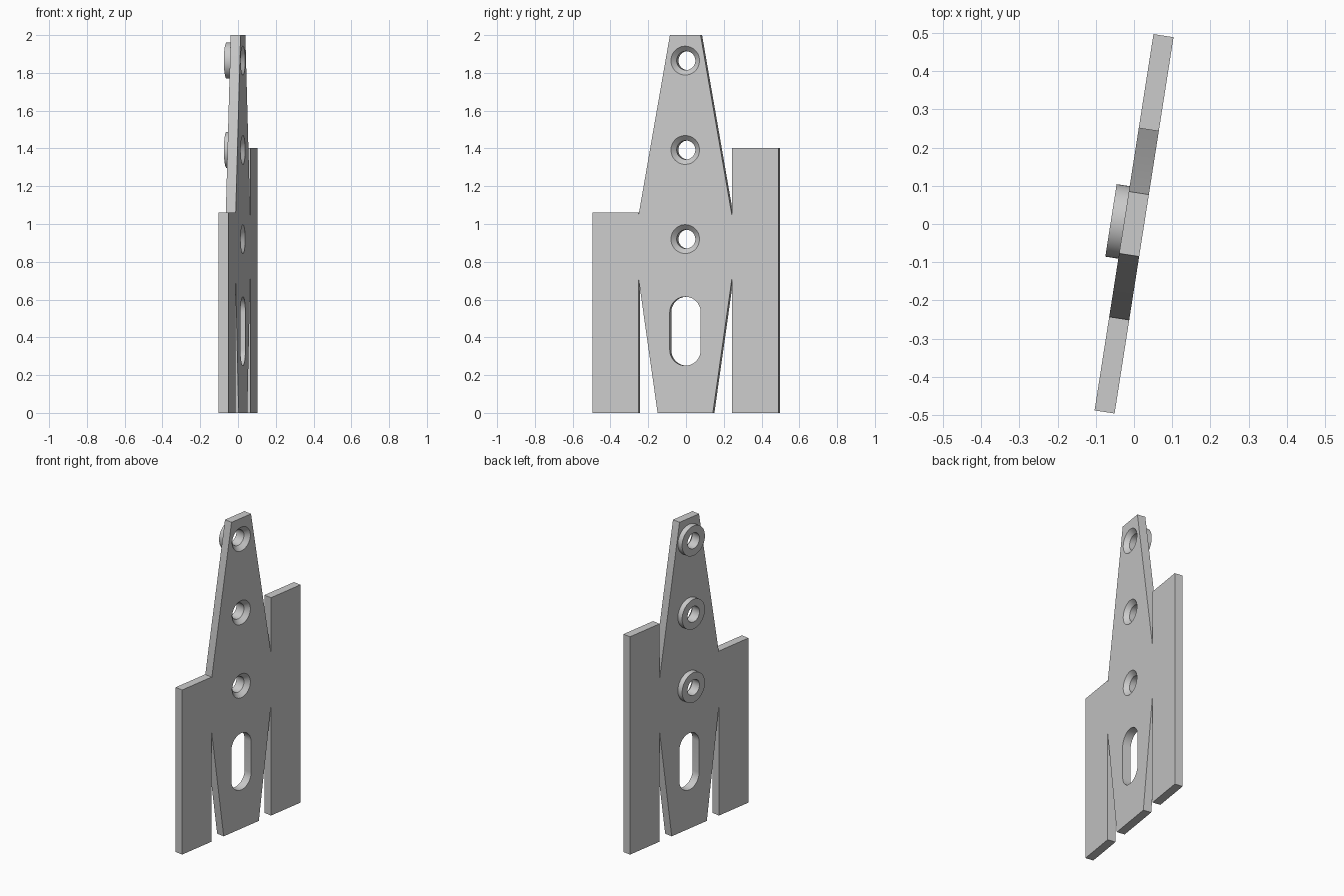
import bpy, bmesh, math
from mathutils import Matrix

if "Cube" in bpy.data.objects:
    bpy.data.objects.remove(bpy.data.objects["Cube"])

TILT = math.radians(-8.9)      # the whole set is turned about z
T = 0.0265                     # half plate thickness
HOLES = (0.92, 1.392, 1.865)   # heights of the screw holes

metal = bpy.data.materials.new("grey metal")
metal.diffuse_color = (0.6, 0.6, 0.6, 1)
metal.use_nodes = True
metal.node_tree.nodes["Principled BSDF"].inputs["Base Color"].default_value = metal.diffuse_color


def finish(name, bm):
    bmesh.ops.recalc_face_normals(bm, faces=bm.faces)
    me = bpy.data.meshes.new(name)
    bm.to_mesh(me)
    bm.free()
    me.materials.append(metal)
    ob = bpy.data.objects.new(name, me)
    bpy.context.collection.objects.link(ob)
    return ob


def slab(name, outline, x0, x1):
    """Extrude a (y, z) outline along x."""
    bm = bmesh.new()
    face = bm.faces.new([bm.verts.new((x0, y, z)) for y, z in outline])
    ext = bmesh.ops.extrude_face_region(bm, geom=[face])
    moved = [v for v in ext["geom"] if isinstance(v, bmesh.types.BMVert)]
    bmesh.ops.translate(bm, verts=moved, vec=(x1 - x0, 0, 0))
    return finish(name, bm)


def turned(name, profile, z, n=48):
    """Solid of revolution about x from (x, radius) pairs."""
    bm = bmesh.new()
    rings = [[bm.verts.new((x, r * math.cos(a), z + r * math.sin(a)))
              for a in (2 * math.pi * i / n for i in range(n))] for x, r in profile]
    for a, b in zip(rings, rings[1:]):
        for i in range(n):
            j = (i + 1) % n
            bm.faces.new((a[i], a[j], b[j], b[i]))
    bm.faces.new(rings[0])
    bm.faces.new(rings[-1])
    return finish(name, bm)


def combine(target, tool, operation):
    mod = target.modifiers.new(operation, "BOOLEAN")
    mod.operation, mod.object, mod.solver = operation, tool, "EXACT"
    bpy.context.view_layer.objects.active = target
    bpy.ops.object.modifier_apply(modifier=mod.name)
    bpy.data.objects.remove(tool)


# Tapered centre strap
half = [(0.148, 0), (0.25, 0.71), (0.25, 1.047), (0.082, 2)]
strap = slab("strap", half + [(-y, z) for y, z in reversed(half)], -T, T)

# Round bosses on the back, then countersunk screw holes
for z in HOLES:
    combine(strap, turned("boss", [(-0.061, 0.096), (0, 0.096)], z), "UNION")
for z in HOLES:
    combine(strap, turned("hole_cutter", [(-0.1, 0.05), (0.0, 0.05), (T, 0.0765),
                                          (T + 0.01, 0.0865)], z), "DIFFERENCE")

# Long rounded slot
R, N = 0.083, 24
arc = [(R * math.cos(math.pi * i / N), R * math.sin(math.pi * i / N)) for i in range(N + 1)]
slot = [(y, 0.532 + z) for y, z in arc] + [(-y, 0.333 - z) for y, z in arc]
combine(strap, slab("slot_cutter", slot, -0.1, 0.1), "DIFFERENCE")

# Flat side leaves of different heights
parts = [strap]
for name, y0, y1, top in (("front_leaf", -0.498, -0.25, 1.06), ("back_leaf", 0.25, 0.499, 1.403)):
    parts.append(slab(name, [(y0, 0), (y1, 0), (y1, top), (y0, top)], -T, T))

# Turn everything and shade the round surfaces smooth
for ob in parts:
    ob.data.transform(Matrix.Rotation(TILT, 4, "Z"))
    bpy.ops.object.select_all(action="DESELECT")
    ob.select_set(True)
    bpy.context.view_layer.objects.active = ob
    bpy.ops.object.shade_smooth_by_angle(angle=math.radians(30))
